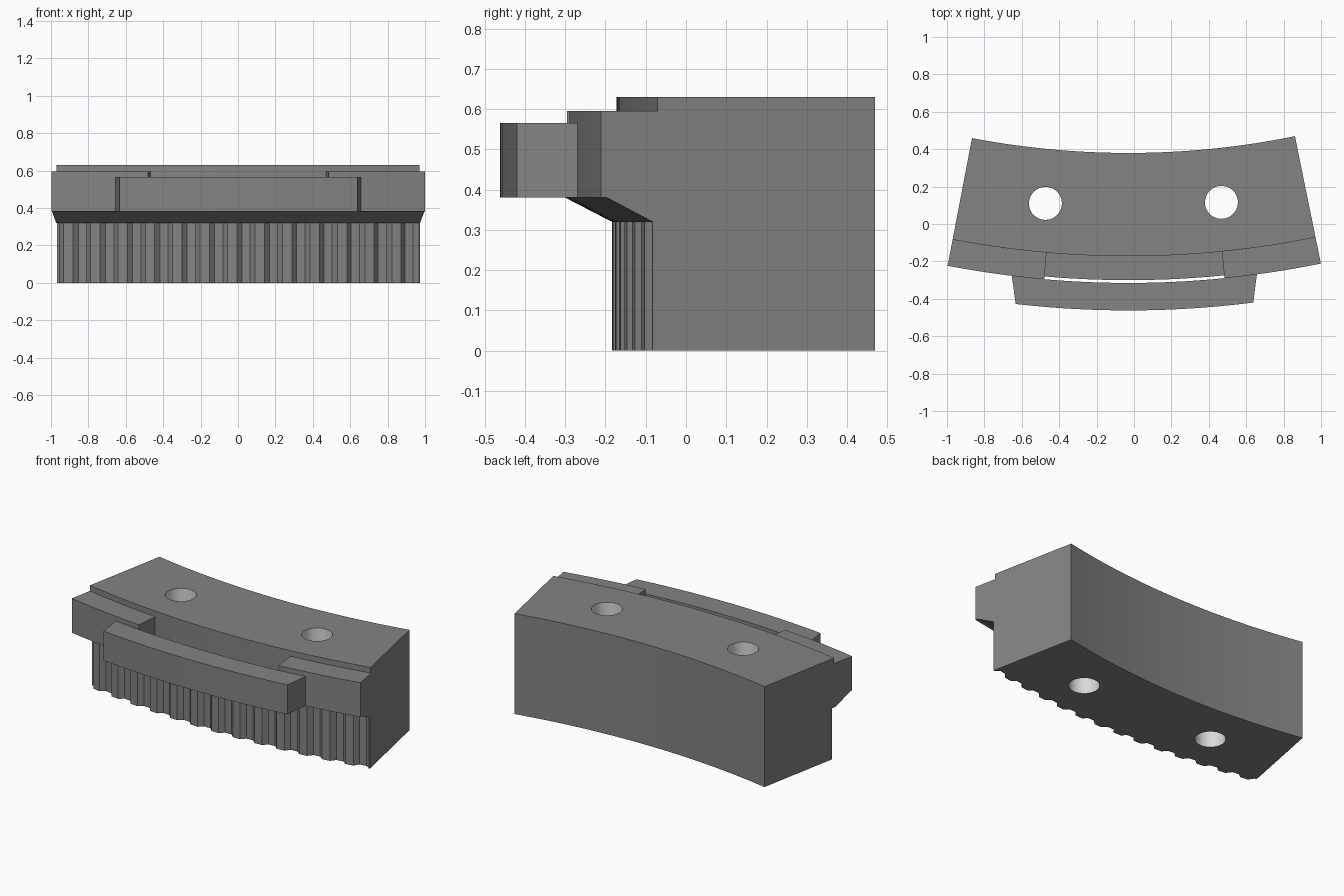
import bpy
import bmesh
from math import sin, cos
from mathutils import Matrix, Vector

if "Cube" in bpy.data.objects:
    bpy.data.objects.remove(bpy.data.objects["Cube"])

CENTRE_Y = 4.835      # common centre of every arc
HALF = 0.195          # half angle of the segment
GROOVE, TIP, WALL, RIM = 4.992, 5.019, 5.007, 5.15
TURN = Matrix.Rotation(0.006, 3, 'Z')


def material(name, value):
    mat = bpy.data.materials.new(name)
    mat.use_nodes = True
    colour = (value, value, value, 1)
    mat.diffuse_color = colour
    mat.node_tree.nodes["Principled BSDF"].inputs["Base Color"].default_value = colour
    return mat


grey = material("mid grey", 0.23)
pale = material("pale grey", 0.7)


def finish(bm, name, index=0):
    bmesh.ops.recalc_face_normals(bm, faces=bm.faces[:])
    for face in bm.faces:
        face.material_index = index
    mesh = bpy.data.meshes.new(name)
    bm.to_mesh(mesh)
    bm.free()
    mesh.materials.append(grey)
    mesh.materials.append(pale)
    obj = bpy.data.objects.new(name, mesh)
    bpy.context.collection.objects.link(obj)
    return obj


def sweep(name, profile, middle, steps):
    """Sweep (radius, height, half angle) points around the common centre."""
    bm = bmesh.new()
    rings = []
    for i in range(steps + 1):
        ring = []
        for r, z, half in profile:
            a = middle + half * (2 * i / steps - 1)
            a = max(-HALF, min(HALF, a))
            ring.append(bm.verts.new(TURN @ Vector((r * sin(a), CENTRE_Y - r * cos(a), z))))
        rings.append(ring)
    n = len(profile)
    for p, q in zip(rings, rings[1:]):
        for j in range(n):
            k = (j + 1) % n
            bm.faces.new((p[j], p[k], q[k], q[j]))
    bm.faces.new(rings[0])
    bm.faces.new(rings[-1])
    return finish(bm, name)


def block(name, r0, r1, z0, z1, middle, half0, half1, steps):
    return sweep(name, [(r0, z0, half0), (r1, z0, half1),
                        (r1, z1, half1), (r0, z1, half0)], middle, steps)


def make_active(obj):
    bpy.ops.object.select_all(action='DESELECT')
    obj.select_set(True)
    bpy.context.view_layer.objects.active = obj


# Curved main body with the sloped support under the ledge
section = [(4.455, 0), (GROOVE, 0), (GROOVE, 0.32), (TIP, 0.32), (5.135, 0.38),
           (WALL, 0.38), (WALL, 0.63), (4.455, 0.63)]
body = sweep("jaw_body", [(r, z, HALF) for r, z in section], 0, 32)

# Two bolt holes through the body
for x in (-0.473, 0.468):
    bm = bmesh.new()
    bmesh.ops.create_cone(bm, cap_ends=True, segments=48, radius1=0.088,
                          radius2=0.088, depth=2)
    bmesh.ops.translate(bm, verts=bm.verts[:], vec=TURN @ Vector((x, 0.113, 0.3)))
    cutter = finish(bm, "hole_cutter", 1)
    cutter.hide_render = True
    mod = body.modifiers.new("bolt_hole", 'BOOLEAN')
    mod.operation = 'DIFFERENCE'
    mod.solver = 'EXACT'
    mod.object = cutter
    make_active(body)
    bpy.ops.object.modifier_apply(modifier=mod.name)
    bpy.data.objects.remove(cutter)

# Ledges at both ends, leaving a slot between them
SLOT = 0.0937
ledge_half = (HALF - SLOT) / 2
smooth_parts = [body]
for side, sign in (("left", 1), ("right", -1)):
    smooth_parts.append(block(side + "_ledge", WALL, RIM, 0.38, 0.595,
                              sign * (HALF + SLOT) / 2, ledge_half, ledge_half, 10))

# Front bar bridging the two ledges
smooth_parts.append(block("front_bar", RIM, 5.297, 0.38, 0.565, 0, 0.1276, 0.1202, 24))

# Row of gripping teeth
for i in range(14):
    block("tooth", GROOVE, TIP, 0, 0.32, -0.182 + 0.0293 * i, 0.0102, 0.005, 1)

for obj in smooth_parts:
    make_active(obj)
    bpy.ops.object.shade_smooth_by_angle(angle=0.4)
